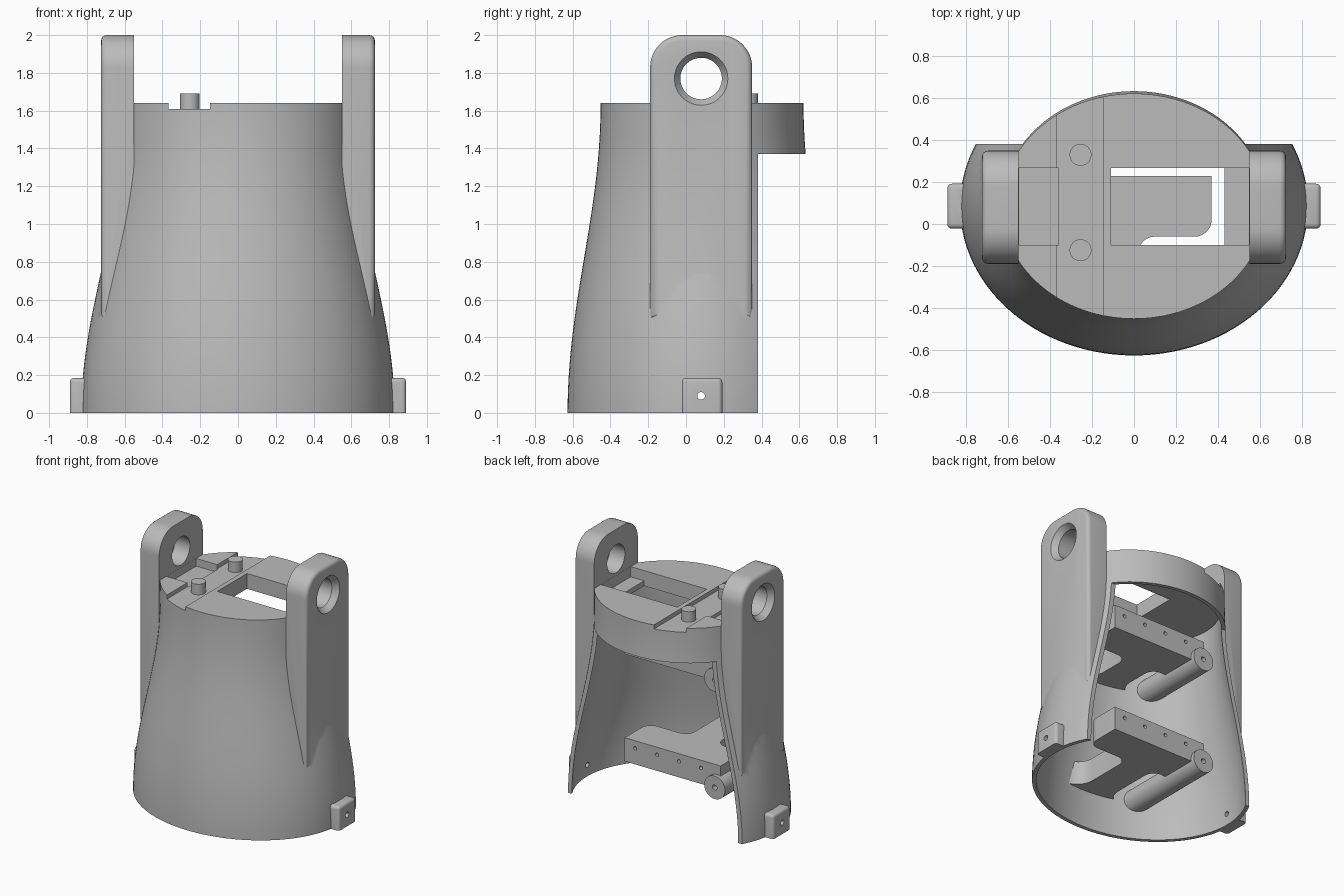
import bpy, bmesh, math
from mathutils import Matrix, Vector

if "Cube" in bpy.data.objects:
    bpy.data.objects.remove(bpy.data.objects["Cube"])

CY = 0.085  # y of the shared axis of shell, arms and tabs

grey = bpy.data.materials.new("plain grey")
grey.use_nodes = True
grey.diffuse_color = (0.5, 0.5, 0.5, 1)
grey.node_tree.nodes["Principled BSDF"].inputs["Base Color"].default_value = (0.5, 0.5, 0.5, 1)


def make(name, bm):
    bmesh.ops.recalc_face_normals(bm, faces=bm.faces)
    me = bpy.data.meshes.new(name)
    bm.to_mesh(me)
    bm.free()
    me.materials.append(grey)
    ob = bpy.data.objects.new(name, me)
    bpy.context.collection.objects.link(ob)
    return ob


def activate(ob):
    bpy.ops.object.select_all(action='DESELECT')
    ob.select_set(True)
    bpy.context.view_layer.objects.active = ob


def combine(ob, operation, *others):
    activate(ob)
    for other in others:
        mod = ob.modifiers.new("cut", 'BOOLEAN')
        mod.operation, mod.solver, mod.object = operation, 'EXACT', other
        bpy.ops.object.modifier_apply(modifier=mod.name)
        bpy.data.objects.remove(other)


def box(x0, x1, y0, y1, z0, z1, bevel=0.0):
    bm = bmesh.new()
    bmesh.ops.create_cube(bm, size=1)
    for v in bm.verts:
        v.co = Vector(((x0, x1)[v.co.x > 0], (y0, y1)[v.co.y > 0], (z0, z1)[v.co.z > 0]))
    if bevel:
        bmesh.ops.bevel(bm, geom=bm.edges[:], offset=bevel, segments=4, profile=0.5, affect='EDGES')
    return make("box", bm)


def rod(name, start, end, r0, r1=None, segs=40):
    a, b = Vector(start), Vector(end)
    bm = bmesh.new()
    turn = (b - a).to_track_quat('Z', 'Y').to_matrix().to_4x4()
    bmesh.ops.create_cone(bm, cap_ends=True, segments=segs, radius1=r0,
                          radius2=r0 if r1 is None else r1, depth=(b - a).length,
                          matrix=Matrix.Translation((a + b) / 2) @ turn)
    return make(name, bm)


def extrude(name, pts, move):
    bm = bmesh.new()
    face = bm.faces.new([bm.verts.new(p) for p in pts])
    out = bmesh.ops.extrude_face_region(bm, geom=[face])
    tips = [g for g in out["geom"] if isinstance(g, bmesh.types.BMVert)]
    bmesh.ops.translate(bm, verts=tips, vec=move)
    return bm, tips


def ease(z, top):
    t = min(max(z / top, 0), 1)
    return (1 - math.cos(math.pi * t)) / 2


def body(name, inset, z0, z1, segs=112, levels=28):
    # Elliptical tapering loft, closed at both ends
    bm = bmesh.new()
    rings = []
    for i in range(levels + 1):
        z = z0 + (z1 - z0) * i / levels
        rx = 0.83 - 0.2 * ease(z, 1.45) - inset
        ry = 0.712 - 0.175 * ease(z, 1.64) - inset
        rings.append([bm.verts.new((rx * math.cos(a), CY + ry * math.sin(a), z))
                      for a in (2 * math.pi * k / segs for k in range(segs))])
    for lo, hi in zip(rings, rings[1:]):
        for k in range(segs):
            n = (k + 1) % segs
            bm.faces.new((lo[k], lo[n], hi[n], hi[k]))
    bm.faces.new(rings[0])
    bm.faces.new(rings[-1])
    return make(name, bm)


def arm(side):
    # Upright with rounded top, softened outer rim
    y0, y1, r = -0.19, 0.35, 0.17
    pts = [(y0, 0.5), (y1, 0.5)]
    for cy, start in ((y1 - r, 0), (y0 + r, 90)):
        for k in range(13):
            a = math.radians(start + 7.5 * k)
            pts.append((cy + r * math.cos(a), 2 - r + r * math.sin(a)))
    bm, tips = extrude("arm", [(side * 0.55, y, z) for y, z in pts], (side * 0.175, 0, 0))
    rim = [e for e in bm.edges if e.verts[0] in tips and e.verts[1] in tips]
    bmesh.ops.bevel(bm, geom=rim, offset=0.03, segments=4, profile=0.5, affect='EDGES')
    return make("arm", bm)


# Shell with uprights and foot tabs, hollowed together
shell = body("shell", 0, -0.05, 1.64)
for side in (-1, 1):
    combine(shell, 'UNION', arm(side),
            box(*sorted((side * 0.72, side * 0.89)), CY - 0.107, CY + 0.107, -0.1, 0.185, 0.022))
combine(shell, 'DIFFERENCE',
        body("cavity", 0.03, -0.08, 1.52),
        box(-2, 2, 0.382, 2, -1, 1.37),
        box(-2, 2, -2, 2, -1, 0))

# Openings in the top plate: slot, shelf, side pocket and cross groove
combine(shell, 'DIFFERENCE',
        box(-0.11, 0.432, -0.1, 0.267, 1.4, 1.8),
        box(0.42, 0.549, -0.1, 0.267, 1.56, 1.8),
        box(-0.549, -0.36, -0.1, 0.267, 1.58, 1.8),
        box(-0.367, -0.147, -1, 1, 1.608, 1.8))

# Pivot holes with flared mouths, and screw holes in the tabs
for side in (-1, 1):
    combine(shell, 'DIFFERENCE',
            rod("bore", (side * 0.5, 0.08, 1.77), (side * 0.8, 0.08, 1.77), 0.11, segs=48),
            rod("flare", (side * 0.68, 0.08, 1.77), (side * 0.73, 0.08, 1.77), 0.11, 0.145, segs=48),
            rod("screw", (side * 0.6, 0.08, 0.09), (side, 0.08, 0.09), 0.02, segs=20))

# Locating pins in the groove
pins = [rod("locating_pin", (-0.255, y, 1.59), (-0.255, y, 1.69), 0.052) for y in (0.33, -0.125)]


def bracket(name, z0, z1, wall):
    # Cross bar with rounded ends and a leg flaring into the front wall
    mid, near, back = -0.1, -0.06, 0.23

    def arc(cx, cy, r, a0, a1):
        return [(cx + r * math.cos(math.radians(a0 + (a1 - a0) * k / 8)),
                 cy + r * math.sin(math.radians(a0 + (a1 - a0) * k / 8))) for k in range(9)]

    f = 0.08
    right = [(0.37, back)] + arc(0.37 - f, near + f, f, 0, -90)
    right += arc(mid + 0.12 + f, near - f, f, 90, 180)
    right += arc(mid + 0.12 + 0.14, wall + 0.14, 0.14, 180, 270)
    right += [(mid + 0.26, wall - 0.3)]
    left = [(2 * mid - x, y) for x, y in right[10:]]
    left = [(-0.46, back), (-0.46, near)] + left
    pts = right + left[::-1]
    bm, _ = extrude(name, [(x, y, z0) for x, y in pts], (0, 0, z1 - z0))
    ob = make(name, bm)
    zc = z0 + 0.02
    combine(ob, 'UNION', rod("boss", (-0.43, 0.26, zc), (-0.43, -0.8, zc), 0.09))
    combine(ob, 'INTERSECT', body("limit", 0.012, -0.05, 1.64))
    combine(ob, 'DIFFERENCE', rod("hole", (-0.43, 0.1, zc), (-0.43, 0.4, zc), 0.02, segs=16))
    for k in range(4):
        x = 0.28 - 0.19 * k
        combine(ob, 'DIFFERENCE',
                rod("hole", (x, 0.12, z1 - 0.06), (x, 0.4, z1 - 0.06), 0.014, segs=16))
    return ob


# Two inner mounting brackets
lower = bracket("lower_bracket", 0.29, 0.475, -0.58)
upper = bracket("upper_bracket", 1.13, 1.315, -0.45)

for ob in [shell, lower, upper] + pins:
    activate(ob)
    bpy.ops.object.shade_smooth_by_angle(angle=math.radians(30))
